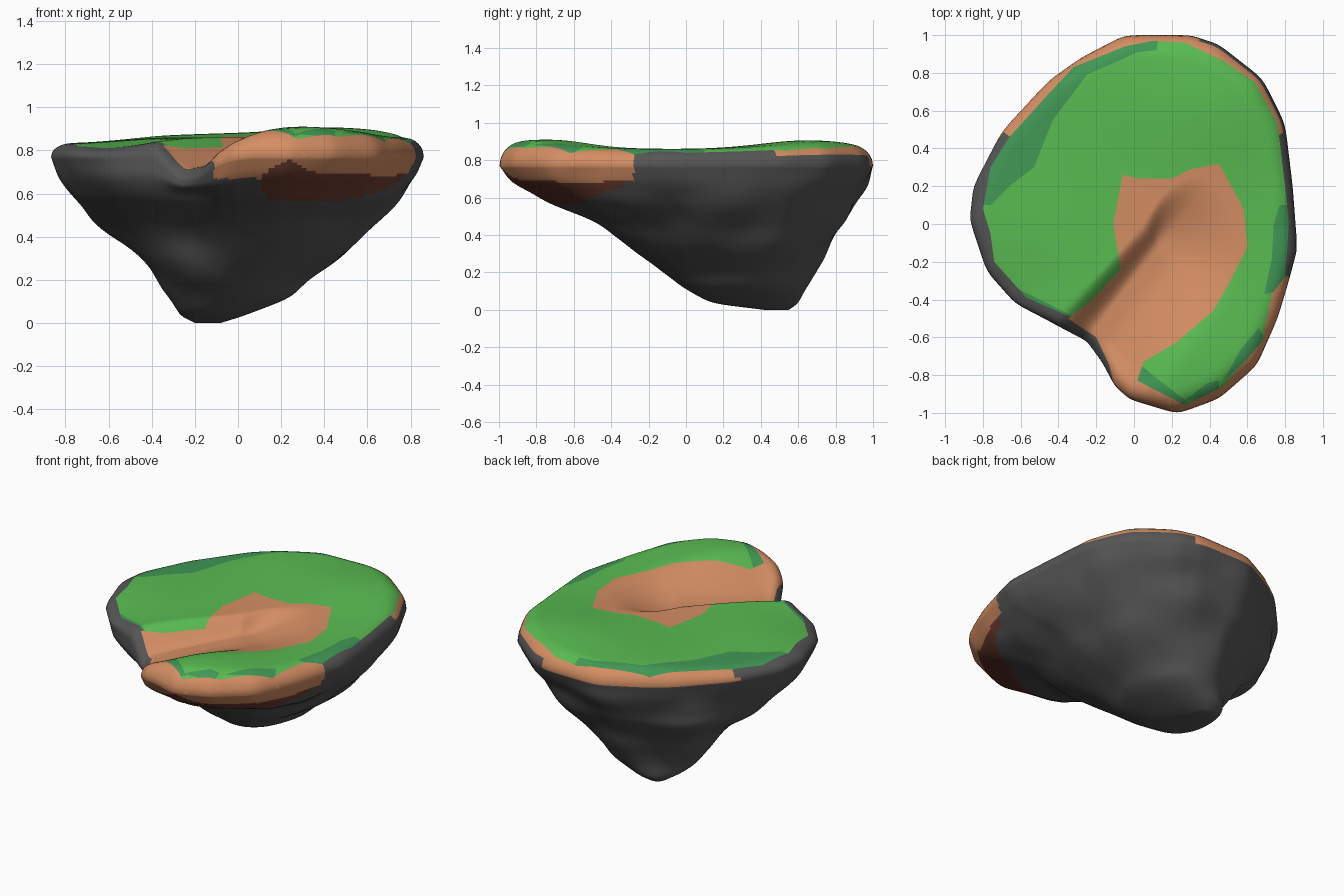
import bpy, bmesh, math
from mathutils import Vector, noise

if "Cube" in bpy.data.objects:
    bpy.data.objects.remove(bpy.data.objects["Cube"])

N = 216  # points around each ring

# widest outline of the island, seen from above
OUTLINE = [(.865,-.13),(.84,.2),(.80,.53),(.68,.77),(.45,.95),(.3,1),(-.05,1),(-.28,.88),
           (-.45,.76),(-.7,.49),(-.85,.2),(-.87,.02),(-.78,-.25),(-.63,-.42),(-.4,-.54),
           (-.25,-.62),(-.17,-.73),(-.1,-.86),(-.02,-.93),(.23,-1.005),(.45,-.925),(.65,-.75),
           (.76,-.5),(.82,-.3)]
# rock sections: z, x min, x max, y min, y max, roundness
LEVELS = [(0,-.2,-.08,.42,.55,1),(.035,-.27,.03,.13,.6,1),(.12,-.31,.24,-.02,.645,.9),
          (.21,-.38,.33,-.16,.68,.8),(.36,-.5,.56,-.33,.77,.65),(.48,-.67,.67,-.5,.87,.5),
          (.58,-.76,.76,-.76,.91,.3),(.68,-.82,.82,-.94,.975,.12),(.77,-.863,.863,-1,1,0)]
# painted regions, seen from above
GRASS = [(.8,.2),(.82,0),(.8,-.28),(.73,-.37),(.68,-.62),(.47,-.86),(.27,-.96),(.02,-.83),
         (.0,-.6),(-.34,-.49),(-.57,-.39),(-.74,-.2),(-.76,-.05),(-.8,.08),(-.76,.3),(-.66,.46),
         (-.47,.67),(-.32,.83),(-.05,.94),(.1,.97),(.27,.96),(.48,.86),(.64,.75),(.76,.53)]
PATH = [(-.06,.26),(.03,.24),(.2,.24),(.3,.29),(.45,.32),(.58,.08),(.6,-.12),(.5,-.32),
        (.42,-.46),(.22,-.63),(.05,-.73),(.01,-.85),(-.1,-.88),(-.13,-.75),(-.2,-.6),
        (-.35,-.5),(-.24,-.42),(-.07,-.24),(-.11,0)]
DARK = [[(-.82,.1),(-.76,.1),(-.66,.2),(-.53,.3),(-.43,.55),(-.25,.79),(.02,.91),(.12,.92),
         (.13,1),(-.1,1),(-.4,.85),(-.8,.4)],
        [(-.68,-.3),(-.58,-.36),(-.32,-.49),(-.4,-.52),(-.6,-.42)],
        [(.77,.1),(.74,0),(.73,-.18),(.69,-.37),(.75,-.36),(.85,-.25),(.85,.1)],
        [(.66,-.55),(.7,-.62),(.48,-.82),(.56,-.67)],
        [(.04,-.75),(.01,-.84),(.23,-.97),(.28,-.94),(.1,-.8)],
        [(.26,-.94),(.45,-.89),(.45,-.83),(.39,-.84)]]


def inside(p, poly):
    hit = False
    for (ax, ay), (bx, by) in zip(poly, poly[1:] + poly[:1]):
        if (ay > p[1]) != (by > p[1]) and p[0] < ax + (p[1] - ay) / (by - ay) * (bx - ax):
            hit = not hit
    return hit


def lerp(a, b, t):
    return a + (b - a) * t


def smooth(t):
    t = max(0, min(1, t))
    return t * t * (3 - 2 * t)


def bump(x, y, cx, cy, r):
    return math.exp(-((x - cx) ** 2 + (y - cy) ** 2) / (r * r))


def outline_points():
    k = N // len(OUTLINE)
    pts = []
    for a, b in zip(OUTLINE, OUTLINE[1:] + OUTLINE[:1]):
        pts += [Vector(a).lerp(Vector(b), i / k) for i in range(k)]
    for _ in range(3):
        pts = [(pts[i - 1] + 2 * pts[i] + pts[(i + 1) % N]) / 4 for i in range(N)]
    return pts


def hollow(x, y):
    """Depth of the worn path: steep on its west bank, gentle to the east."""
    a, d = Vector((.12, -.15)), Vector((-.32, -.43))
    p = Vector((x, y)) - a
    t = max(0, min(1, p.dot(d) / d.length_squared))
    q = p - d * t
    side = (d.y * q.x - d.x * q.y) / (d.length * max(q.length, 1e-6))
    width = lerp(.42, lerp(.13, .19, t), smooth(side))
    return lerp(.09, .14, t) * smooth(1.12 - q.length / width)


def top_height(x, y):
    return (.86 + .05 * bump(x, y, .3, -.75, .35) + .045 * bump(x, y, .45, .65, .35)
            + .015 * bump(x, y, -.1, .75, .35) - .025 * smooth((-x - .3) / .5)
            - .035 * bump(x, y, -.6, -.45, .28))


def sink(x, y, z):
    return z - hollow(x, y) * max(0, min(1, (z - .6) / .22))


ring = outline_points()
coords = []
# rock underside rings, with softened section changes
STEPS = 7
sections = [[lerp(a, b, s / STEPS) for a, b in zip(lo, hi)]
            for lo, hi in zip(LEVELS, LEVELS[1:]) for s in range(STEPS)]
for _ in range(5):
    sections = [sections[0]] + [[(a + 2 * b + c) / 4 for a, b, c in zip(*sections[i - 1:i + 2])]
                                for i in range(1, len(sections) - 1)] + [sections[-1]]
for z, x0, x1, y0, y1, rnd in sections:
    row = []
    for p in ring:
        u, v = p.x / .863, p.y
        a = math.atan2(v, u)
        r = (abs(math.cos(a)) ** 2.2 + abs(math.sin(a)) ** 2.2) ** (-1 / 2.2)
        u, v = lerp(u, r * math.cos(a), rnd), lerp(v, r * math.sin(a), rnd)
        x, y = (x0 + x1) / 2 + u * (x1 - x0) / 2, (y0 + y1) / 2 + v * (y1 - y0) / 2
        n = .04 * noise.noise(Vector((x * 3.5, y * 3.5, z * 3.5))) * smooth(z / .2) * smooth((.8 - z) / .2)
        row.append((x + u * n, y + v * n, sink(x, y, z)))
    coords.append(row)
top_start = len(coords)
# rounded rim and top rings
scales = [1, .995, .985, .972, .955, .935, .915, .89] + [.87 - .02 * i for i in range(43)]
for s in scales:
    f = math.sqrt(max(0, 1 - max(0, (s - .87) / .13) ** 2.4))
    row = []
    for p in ring:
        x, y = p.x * s, p.y * s
        row.append((x, y, sink(x, y, lerp(.77, top_height(x, y), f))))
    coords.append(row)

mesh = bpy.data.meshes.new("floating_island")
bm = bmesh.new()
rows = [[bm.verts.new(c) for c in row] for row in coords]
for j in range(len(rows) - 1):
    for i in range(N):
        k = (i + 1) % N
        f = bm.faces.new((rows[j][i], rows[j][k], rows[j + 1][k], rows[j + 1][i]))
        f.material_index = int(j >= top_start)  # top flag, replaced by the colour below
# close the foot and the middle of the path
bm.faces.new(rows[0][::-1])
bm.faces.new(rows[-1]).material_index = 1

# cut the top along the borders of the painted regions
for poly in [GRASS, PATH] + DARK:
    for a, b in zip(poly, poly[1:] + poly[:1]):
        a, b = Vector(a), Vector(b)
        d = b - a
        near = []
        for f in bm.faces:
            if f.material_index:
                p = f.verts[0].co.xy - a
                t = max(0, min(1, p.dot(d) / d.length_squared))
                if (p - d * t).length < .035:
                    near.append(f)
        geom = near + list({e for f in near for e in f.edges}) + list({v for f in near for v in f.verts})
        bmesh.ops.bisect_plane(bm, geom=geom, dist=1e-5, plane_co=(a.x, a.y, 0), plane_no=(d.y, -d.x, 0))


def colour(c, is_top):
    x, y, z = c
    if (is_top or z > .69) and inside((x, y), PATH):
        return 2
    if is_top and inside((x, y), GRASS):
        return 1 if any(inside((x, y), d) for d in DARK) else 0
    if y < -.28 and x > -.11:  # front lump of earth
        edge = (.695 if x > .12 else .67) + .065 * max(0, 1 - abs(x - .24) / .12)
        if z > edge - .03 * bump(x, y, .75, -.6, .15):
            return 2
        if x > .12 and y < -.33 and z > .57 + .08 * smooth((y + .6) / .25):
            return 3
    if y > .47 and z > (.78 if x < .35 else .825):  # thin earth band at the back
        return 2
    return 4


for f in bm.faces:
    f.material_index = colour(f.calc_center_median(), f.material_index == 1)
bmesh.ops.recalc_face_normals(bm, faces=bm.faces)
bm.to_mesh(mesh)
bm.free()

for name, col in [("grass", (.1, .5, .084)), ("dark_grass", (.052, .31, .09)),
                  ("earth", (.66, .27, .125)), ("dark_earth", (.17, .05, .032)),
                  ("rock", (.092, .092, .093))]:
    m = bpy.data.materials.new(name)
    m.diffuse_color = (*col, 1)
    m.use_nodes = True
    m.node_tree.nodes["Principled BSDF"].inputs["Base Color"].default_value = m.diffuse_color
    mesh.materials.append(m)

island = bpy.data.objects.new("floating_island", mesh)
bpy.context.collection.objects.link(island)
bpy.context.view_layer.objects.active = island
island.select_set(True)
bpy.ops.object.shade_smooth_by_angle(angle=math.radians(50))
